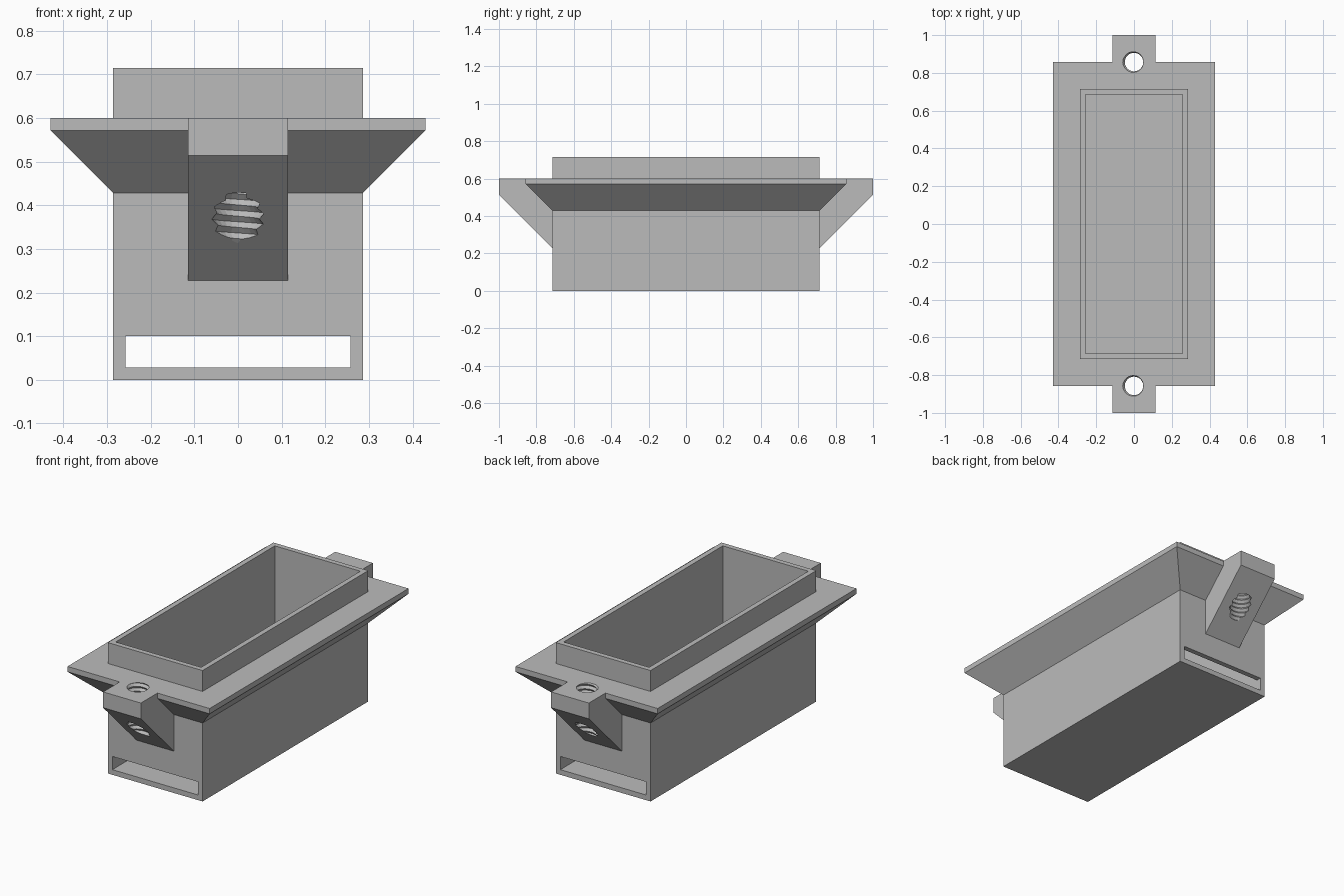
import bpy, bmesh, math

cube = bpy.data.objects.get("Cube")
if cube:
    bpy.data.objects.remove(cube, do_unlink=True)

grey = bpy.data.materials.new("plain grey")
grey.use_nodes = True
GREY = (0.5, 0.5, 0.5, 1)
grey.diffuse_color = GREY
grey.node_tree.nodes["Principled BSDF"].inputs["Base Color"].default_value = GREY

HALF_X, HALF_Y, TOP = 0.286, 0.714, 0.714   # outer shell
WALL = 0.028
FLANGE_TOP, FLANGE_EDGE, FLANGE_OUT = 0.6, 0.571, 0.143
HOLE_Y = 0.857


def make(name, bm):
    bmesh.ops.recalc_face_normals(bm, faces=bm.faces[:])
    mesh = bpy.data.meshes.new(name)
    bm.to_mesh(mesh)
    bm.free()
    mesh.materials.append(grey)
    ob = bpy.data.objects.new(name, mesh)
    bpy.context.collection.objects.link(ob)
    return ob


def loft(name, rings):
    """Closed solid through rings of points, capped at both ends."""
    bm = bmesh.new()
    loops = [[bm.verts.new(p) for p in ring] for ring in rings]
    n = len(loops[0])
    for low, high in zip(loops, loops[1:]):
        for i in range(n):
            j = (i + 1) % n
            bm.faces.new((low[i], low[j], high[j], high[i]))
    bm.faces.new(loops[0])
    bm.faces.new(loops[-1])
    return make(name, bm)


def rect(x, y, z):
    return [(-x, -y, z), (x, -y, z), (x, y, z), (-x, y, z)]


def block(name, x, y, z0, z1):
    return loft(name, [rect(x, y, z0), rect(x, y, z1)])


def lug(name, side):
    # wedge-shaped ear, rooted inside the end wall
    profile = [(0.7, 0.214), (1, 0.514), (1, FLANGE_TOP), (0.7, FLANGE_TOP)]
    return loft(name, [[(x, side * y, z) for y, z in profile] for x in (-0.114, 0.114)])


def thread(name, y, sides=24, turns=16, pitch=0.0257, z0=0.24):
    # helical V thread: rows alternate between root and crest radius
    bm = bmesh.new()
    rows = 2 * turns
    grid = []
    for j in range(rows + 2):
        r = 0.06 if j % 2 else 0.049
        grid.append([bm.verts.new((r * math.cos(i * math.tau / sides),
                                   y + r * math.sin(i * math.tau / sides),
                                   z0 + (j / 2 + i / sides) * pitch))
                     for i in range(sides if j < rows else 1)])

    def vert(i, j):
        return grid[j][i] if i < sides else grid[j + 2][0]

    for j in range(rows - 1):
        for i in range(sides):
            bm.faces.new((vert(i, j), vert(i + 1, j), vert(i + 1, j + 1), vert(i, j + 1)))
    # fan caps over the stepped ends
    for row, z in ((0, z0), (rows - 1, z0 + (turns + 0.5) * pitch)):
        rim = [vert(i, row) for i in range(sides + 1)] + [grid[row + 1][0]]
        hub = bm.verts.new((0, y, z))
        for a, b in zip(rim, rim[1:] + rim[:1]):
            bm.faces.new((a, b, hub))
    return make(name, bm)


def combine(target, tool, operation):
    mod = target.modifiers.new(operation.lower(), "BOOLEAN")
    mod.object, mod.operation, mod.solver = tool, operation, "EXACT"
    bpy.context.view_layer.objects.active = target
    bpy.ops.object.modifier_apply(modifier=mod.name)
    bpy.data.objects.remove(tool, do_unlink=True)


# outer shell
housing = block("housing", HALF_X, HALF_Y, 0, TOP)

# flared flange, starting just inside the shell
OUT, IN = FLANGE_OUT, -0.014
flange = loft("flange", [rect(HALF_X + d, HALF_Y + d, z) for d, z in (
    (IN, FLANGE_EDGE - OUT + IN), (OUT, FLANGE_EDGE), (OUT, FLANGE_TOP))])
combine(housing, flange, "UNION")

# mounting lugs
for side in (-1, 1):
    combine(housing, lug("mounting_lug", side), "UNION")

# open cavity and the slot through both ends
combine(housing, block("cavity", HALF_X - WALL, HALF_Y - WALL, WALL, 1), "DIFFERENCE")
combine(housing, block("end_slot", HALF_X - WALL, 1.2, WALL, 0.1), "DIFFERENCE")

# threaded screw holes
for side in (-1, 1):
    combine(housing, thread("screw_hole", side * HOLE_Y), "DIFFERENCE")
